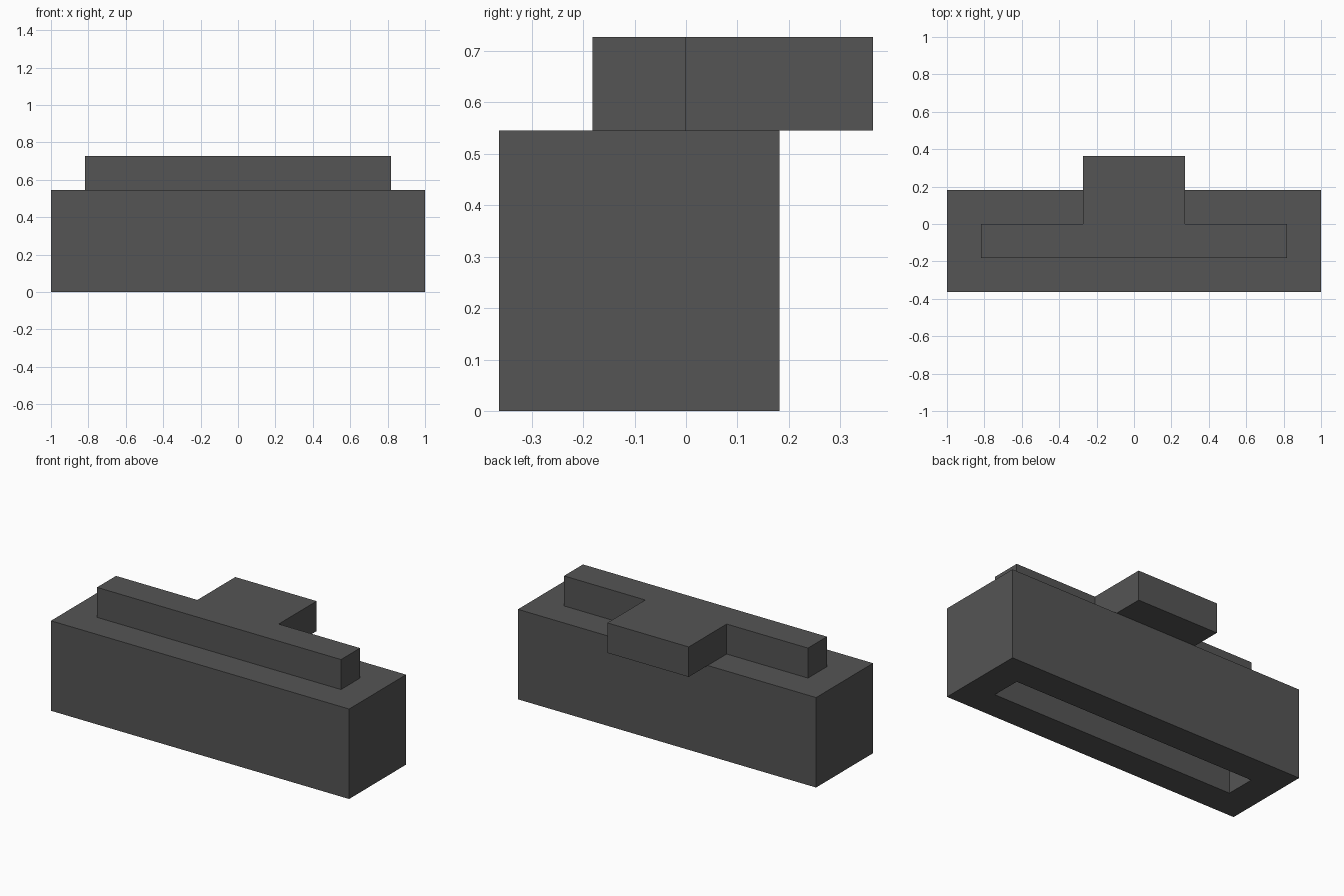
import bpy
import bmesh

if "Cube" in bpy.data.objects:
    bpy.data.objects.remove(bpy.data.objects["Cube"], do_unlink=True)

U = 1 / 11  # base module: the body is 22 modules long


def material(name, colour):
    mat = bpy.data.materials.new(name)
    mat.use_nodes = True
    mat.diffuse_color = colour
    mat.node_tree.nodes["Principled BSDF"].inputs["Base Color"].default_value = colour
    return mat


grey = material("dark_grey", (0.09, 0.09, 0.09, 1))
white = material("light_white", (0.9, 0.9, 0.88, 1))


def prism(name, outline, z0, z1, mat=grey):
    """Extrude a flat outline, given in modules, from z0 to z1."""
    bm = bmesh.new()
    base = bm.faces.new([bm.verts.new((x * U, y * U, z0 * U)) for x, y in outline])
    top = bmesh.ops.extrude_face_region(bm, geom=[base])["geom"]
    verts = [v for v in top if isinstance(v, bmesh.types.BMVert)]
    bmesh.ops.translate(bm, verts=verts, vec=(0, 0, (z1 - z0) * U))
    bmesh.ops.recalc_face_normals(bm, faces=bm.faces)
    mesh = bpy.data.meshes.new(name)
    bm.to_mesh(mesh)
    bm.free()
    mesh.materials.append(mat)
    obj = bpy.data.objects.new(name, mesh)
    bpy.context.collection.objects.link(obj)
    return obj


def rectangle(half_x, y0, y1):
    return [(-half_x, y0), (half_x, y0), (half_x, y1), (-half_x, y1)]


# Main block with a long slot in its underside
body = prism("body", rectangle(11, -4, 2), 0, 6)
slot_outline = rectangle(9, -2, 0)
cutter = prism("slot_cutter", slot_outline, -1, 2)
cutter.hide_render = True
cutter.hide_viewport = True
cutter.display_type = 'WIRE'
slot = body.modifiers.new("slot", 'BOOLEAN')
slot.operation = 'DIFFERENCE'
slot.solver = 'EXACT'
slot.object = cutter

# Pale light panel lining the roof of the slot
prism("light_panel", slot_outline, 1.97, 2, white)

# T-shaped rail on top, with a tab that overhangs the back
right_half = [(9, -2), (9, 0), (3, 0), (3, 4)]
left_half = [(-x, y) for x, y in reversed(right_half)]
prism("top_rail", right_half + left_half, 6, 8)
